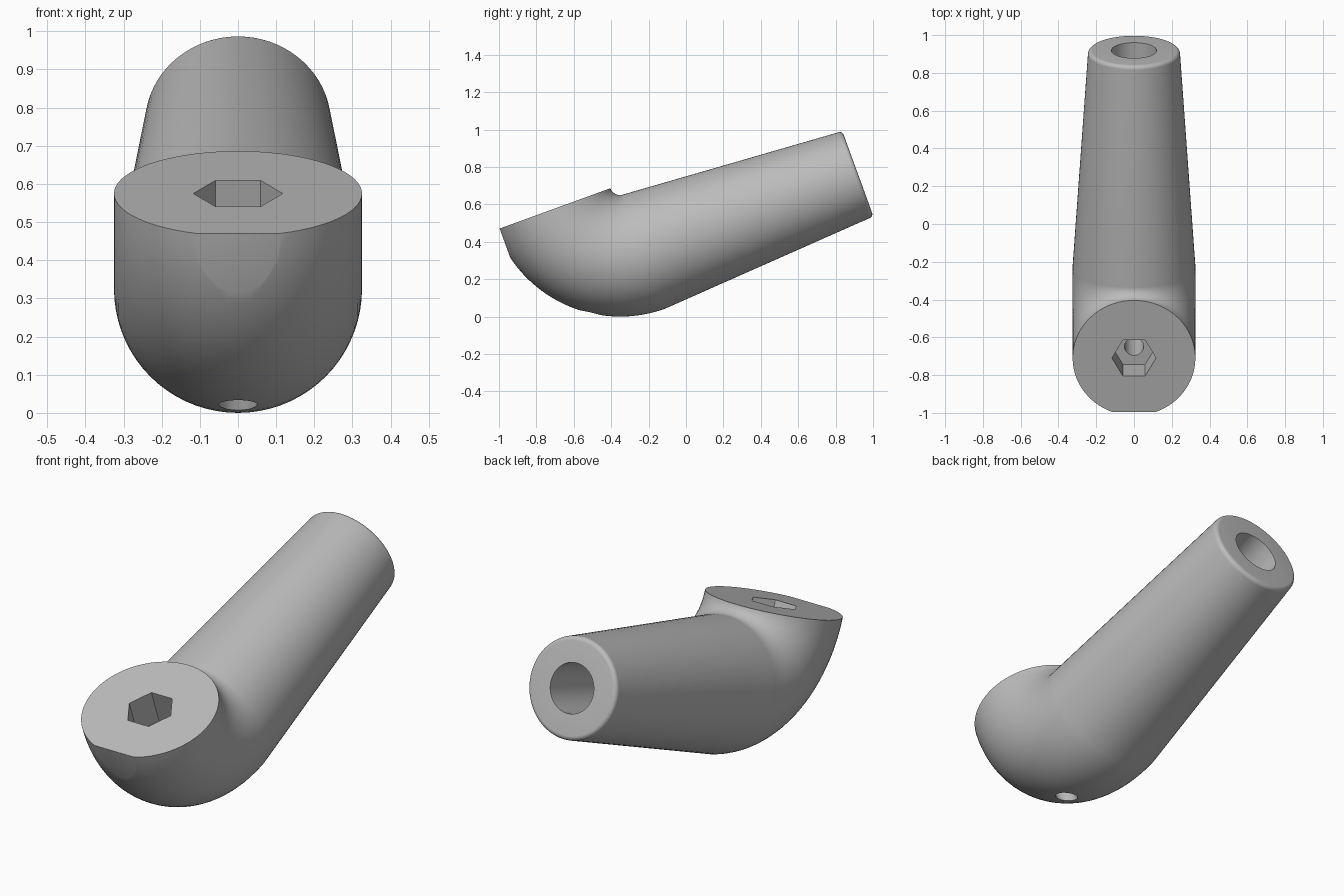
import bpy
import bmesh
import math
from mathutils import Matrix, Vector

cube = bpy.data.objects.get("Cube")
if cube:
    bpy.data.objects.remove(cube, do_unlink=True)

# Everything is built level (arm along +y, socket facing +z), then tilted.
TILT = Matrix.Rotation(math.radians(20), 4, 'X')
SIDES = 72
R_BODY, R_TIP = 0.325, 0.244      # elbow and arm tip radii
R_BEND = 0.38                     # elbow centreline radius
PIVOT = Vector((0, -0.09, 0.789))  # centre of the elbow bend
TIP_Y, FILLET = 1.125, 0.022
ARM_Z = PIVOT.z - R_BEND
HEAD_Y = PIVOT.y - R_BEND

gray = bpy.data.materials.new("gray")
gray.use_nodes = True
gray.diffuse_color = (0.5, 0.5, 0.5, 1)
gray.node_tree.nodes["Principled BSDF"].inputs["Base Color"].default_value = (0.5, 0.5, 0.5, 1)


def add_object(name, bm):
    bmesh.ops.recalc_face_normals(bm, faces=bm.faces)
    mesh = bpy.data.meshes.new(name)
    bm.to_mesh(mesh)
    bm.free()
    obj = bpy.data.objects.new(name, mesh)
    bpy.context.collection.objects.link(obj)
    obj.data.materials.append(gray)
    return obj


def add_prism(name, sides, radius, start, end):
    """Straight prism or cylinder running from start to end."""
    start, end = Vector(start), Vector(end)
    axis = end - start
    bm = bmesh.new()
    bmesh.ops.create_cone(bm, cap_ends=True, segments=sides, radius1=radius,
                          radius2=radius, depth=axis.length)
    turn = Vector((0, 0, 1)).rotation_difference(axis).to_matrix().to_4x4()
    bm.transform(Matrix.Translation((start + end) / 2) @ turn)
    return add_object(name, bm)


# Rings along the body: (centre, direction across the tube, radius)
rings = []
STEPS = 28
for i in range(STEPS + 1):
    a = math.pi / 2 * i / STEPS
    across = Vector((0, -math.cos(a), -math.sin(a)))
    rings.append((PIVOT + across * R_BEND, across, R_BODY))
for i in range(9):
    a = math.pi / 2 * i / 8
    centre = Vector((0, TIP_Y - FILLET + FILLET * math.sin(a), ARM_Z))
    rings.append((centre, Vector((0, 0, -1)), R_TIP - FILLET + FILLET * math.cos(a)))

# Elbow and tapered arm in one skin
bm = bmesh.new()
loops = []
for centre, across, radius in rings:
    loop = []
    for k in range(SIDES):
        t = 2 * math.pi * k / SIDES
        side = Vector((1, 0, 0)) * math.sin(t) + across * math.cos(t)
        loop.append(bm.verts.new(centre + side * radius))
    loops.append(loop)
for a, b in zip(loops, loops[1:]):
    for k in range(SIDES):
        n = (k + 1) % SIDES
        bm.faces.new((a[k], a[n], b[n], b[k]))
bm.faces.new(loops[0])
bm.faces.new(loops[-1])
body = add_object("elbow_handle", bm)

# Cutters: hex socket, pin hole below it, arm bore and front flat
cutters = [
    add_prism("hex_socket_cutter", 6, 0.117, (0, HEAD_Y, 0.61), (0, HEAD_Y, 1.0)),
    add_prism("pin_hole_cutter", 32, 0.05, (0, HEAD_Y, 0.0), (0, HEAD_Y, 0.7)),
    add_prism("arm_bore_cutter", 40, 0.12, (0, 0.35, ARM_Z), (0, 1.4, ARM_Z)),
]
# Put the corners of the hex on the left and right
hex_mesh = cutters[0].data
corner = max(hex_mesh.vertices, key=lambda v: v.co.x).co
if abs(corner.y - HEAD_Y) > 0.01:
    pivot = Matrix.Translation((0, HEAD_Y, 0))
    hex_mesh.transform(pivot @ Matrix.Rotation(math.pi / 6, 4, 'Z') @ pivot.inverted())
bm = bmesh.new()
bmesh.ops.create_cube(bm, size=1.0)
bm.transform(Matrix.Translation((0, -0.775 - 0.5, 0.6)) @ Matrix.Diagonal((2, 1, 2, 1)))
cutters.append(add_object("front_flat_cutter", bm))

for cutter in cutters:
    cutter.hide_render = True
    mod = body.modifiers.new(cutter.name, 'BOOLEAN')
    mod.operation = 'DIFFERENCE'
    mod.solver = 'EXACT'
    mod.object = cutter

# Bake the cuts, drop the cutters and tilt the part
bpy.context.view_layer.update()
graph = bpy.context.evaluated_depsgraph_get()
baked = bpy.data.meshes.new_from_object(body.evaluated_get(graph))
body.modifiers.clear()
body.data = baked
for cutter in cutters:
    bpy.data.objects.remove(cutter, do_unlink=True)
baked.transform(TILT)

# Rest on the ground, centred front to back
ys = [v.co.y for v in baked.vertices]
low = min(v.co.z for v in baked.vertices)
baked.transform(Matrix.Translation((0, -(min(ys) + max(ys)) / 2, -low)))

bpy.ops.object.select_all(action='DESELECT')
body.select_set(True)
bpy.context.view_layer.objects.active = body
bpy.ops.object.shade_smooth_by_angle(angle=math.radians(30))
